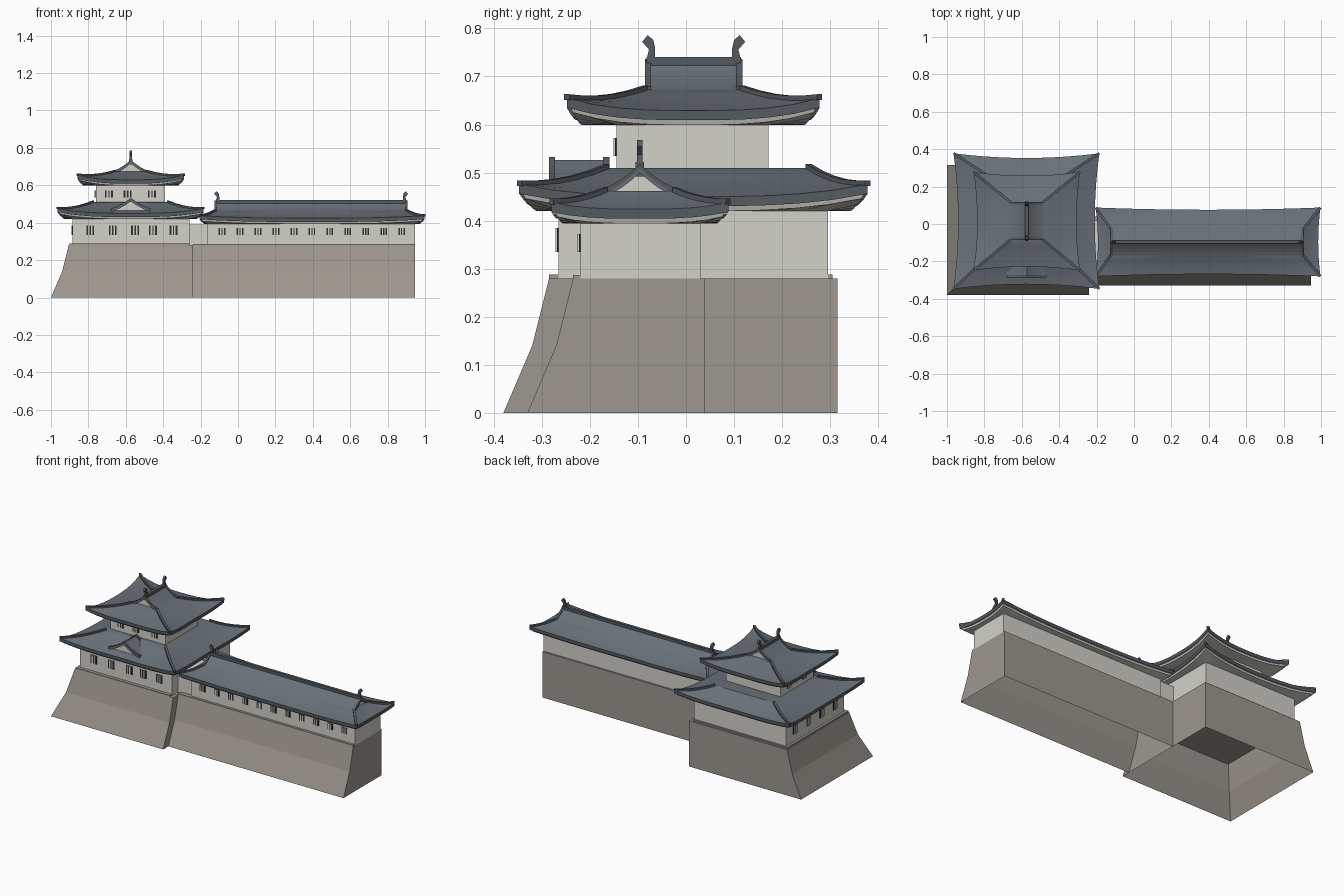
import bpy, bmesh, math
from mathutils import Vector

if "Cube" in bpy.data.objects:
    bpy.data.objects.remove(bpy.data.objects["Cube"])


def material(name, rgb):
    m = bpy.data.materials.new(name)
    m.use_nodes = True
    m.diffuse_color = (*rgb, 1)
    m.node_tree.nodes["Principled BSDF"].inputs["Base Color"].default_value = (*rgb, 1)
    return m


STONE = material("warm grey stone", (0.34, 0.31, 0.275))
PLASTER = material("white plaster", (0.65, 0.64, 0.58))
SLATE = material("slate tile", (0.14, 0.165, 0.187))
TRIM = material("dark tile trim", (0.09, 0.105, 0.12))
DARK = material("window shadow", (0.03, 0.03, 0.03))


def finish(name, bm, mats, smooth=False):
    bmesh.ops.recalc_face_normals(bm, faces=bm.faces)
    mesh = bpy.data.meshes.new(name)
    bm.to_mesh(mesh)
    bm.free()
    for m in mats:
        mesh.materials.append(m)
    obj = bpy.data.objects.new(name, mesh)
    bpy.context.collection.objects.link(obj)
    if smooth:
        bpy.ops.object.select_all(action="DESELECT")
        obj.select_set(True)
        bpy.context.view_layer.objects.active = obj
        bpy.ops.object.shade_smooth_by_angle(angle=math.radians(25))
    return obj


def loft(name, rings, mats, band=None, cap_start=True, cap_end=True, smooth=False):
    """Skin closed rings of points; band gives the material slot of each band."""
    bm = bmesh.new()
    vs = [[bm.verts.new(p) for p in r] for r in rings]
    n = len(vs[0])
    for k in range(len(vs) - 1):
        for i in range(n):
            j = (i + 1) % n
            f = bm.faces.new((vs[k][i], vs[k][j], vs[k + 1][j], vs[k + 1][i]))
            f.material_index = band[k] if band else 0
    if cap_start:
        bm.faces.new(vs[0][::-1])
    if cap_end:
        bm.faces.new(vs[-1]).material_index = band[-1] if band else 0
    return finish(name, bm, mats, smooth)


def rect(x0, x1, y0, y1, z):
    return [(x0, y0, z), (x1, y0, z), (x1, y1, z), (x0, y1, z)]


def box(name, x0, x1, y0, y1, z0, z1, mat):
    return loft(name, [rect(x0, x1, y0, y1, z0), rect(x0, x1, y0, y1, z1)], [mat])


def prism(name, poly, axis, a0, a1, mat):
    """Extrude a (across, height) outline along the x or y axis."""
    place = (lambda a, u, z: (a, u, z)) if axis == "x" else (lambda a, u, z: (u, a, z))
    return loft(name, [[place(a, u, z) for u, z in poly] for a in (a0, a1)], [mat])


def strip(name, path, w, h, mat):
    """Raised square tile ridge following a path."""
    d = Vector(path[-1]) - Vector(path[0])
    p = Vector((-d.y, d.x, 0)).normalized() * w / 2
    rings = []
    for q in map(Vector, path):
        lo, up = Vector((0, 0, -0.004)), Vector((0, 0, h))
        rings.append([q - p + lo, q + p + lo, q + p + up, q - p + up])
    return loft(name, rings, [mat])


# ---------- curved roofs ----------
def curved_ring(r, z, lift, pull, n=10):
    """Rectangle with corners lifted and edge middles drawn in."""
    x0, x1, y0, y1 = r
    c = [Vector((x0, y0)), Vector((x1, y0)), Vector((x1, y1)), Vector((x0, y1))]
    pts = []
    for k in range(4):
        a, b = c[k], c[(k + 1) % 4]
        inward = Vector((-(b - a).y, (b - a).x)).normalized()
        for i in range(n):
            s = 2 * i / n - 1
            p = a.lerp(b, i / n) + inward * pull * (1 - s * s)
            pts.append((p.x, p.y, z + lift * abs(s) ** 3))
    return pts


def shrink(r, d):
    return (r[0] + d, r[1] - d, r[2] + d, r[3] - d)


def hip_roof(name, outer, inner, wall, z0, z1, lift, pull, steps=5):
    drop, board = 0.02, 0.01
    zb = z0 - drop - board
    rings = [curved_ring(wall, zb, 0, 0),
             curved_ring(shrink(outer, 0.012), zb, lift, pull),
             curved_ring(shrink(outer, 0.008), z0 - drop, lift, pull),
             curved_ring(outer, z0 - drop, lift, pull)]
    slots = [0, 0, 0, 2]
    hips = [[] for _ in range(4)]
    for k in range(steps + 1):
        t = k / steps
        r = [a + (b - a) * t for a, b in zip(outer, inner)]
        z = z0 + (z1 - z0) * (0.65 * t + 0.35 * t * t)
        ring = curved_ring(r, z, lift * (1 - t) ** 2, pull * (1 - t))
        rings.append(ring)
        slots.append(1)
        for c in range(4):
            hips[c].append(ring[c * 10])
    loft(name, rings, [PLASTER, SLATE, TRIM], slots, cap_start=False, smooth=True)
    for c, path in enumerate(hips):
        strip(f"{name}_hip_ridge_{c + 1}", path, 0.014, 0.008, TRIM)


def gable(name, axis, centre, half, a0, a1, zb, zt):
    """Concave gable roof with plaster ends and tile verges."""
    def curve(w, lo, hi, n=4):
        side = [(w * (1 - s / n), lo + (hi - lo) * (0.6 * s / n + 0.4 * (s / n) ** 2)) for s in range(n + 1)]
        return [(centre - u, z) for u, z in side] + [(centre + u, z) for u, z in side[-2::-1]]
    top = curve(half, zb, zt)
    under = [(u, z - 0.012) for u, z in top]
    prism(f"{name}_tiles", top + under[::-1], axis, a0, a1, SLATE)
    prism(f"{name}_plaster", under, axis, a0 + 0.012, a1 - 0.012, PLASTER)
    for end, a in (("start", a0 + 0.006), ("finish", a1 - 0.006)):
        path = [(a, u, z) if axis == "x" else (u, a, z) for u, z in top]
        strip(f"{name}_verge_{end}", path, 0.013, 0.006, TRIM)


FINIAL = [(-0.010, 0), (0.007, 0), (0.003, 0.016), (0.017, 0.032),
          (0.006, 0.046), (-0.006, 0.036), (-0.010, 0.018)]


def ridge(name, axis, centre, a0, a1, z):
    """Ridge cap with an upturned finial at each end."""
    w = 0.009
    poly = [(centre - w, z - 0.03), (centre + w, z - 0.03), (centre + w, z), (centre - w, z)]
    prism(f"{name}_cap", poly, axis, a0, a1, TRIM)
    for side, a, sgn in (("start", a0 + 0.008, -1), ("finish", a1 - 0.008, 1)):
        outline = [(a + sgn * u, z + h) for u, h in FINIAL]
        prism(f"{name}_finial_{side}", outline, "y" if axis == "x" else "x",
              centre - 0.006, centre + 0.006, TRIM)


def window(name, axis, along, face, z0, z1, width=0.042):
    """Dark plate with two plaster bars, on a wall facing -y or -x."""
    def plate(label, c, w, depth, mat):
        a = (c - w / 2, c + w / 2)
        d = (face - depth, face + 0.002)
        spans = (*a, *d) if axis == "y" else (*d, *a)
        box(label, *spans, z0, z1, mat)
    plate(f"{name}_opening", along, width, 0.003, DARK)
    for k in (-1, 1):
        plate(f"{name}_bar_{'left' if k > 0 else 'right'}", along + k * width / 5.5, width / 5, 0.006, PLASTER)


# ---------- stone bases (open below, battered outer faces) ----------
PROFILE = [(0, 0.095), (0.14, 0.035), (0.28, 0)]
loft("tower_stone_base", [rect(-0.905 - d, -0.24, -0.285 - d, 0.315, z) for z, d in PROFILE],
     [STONE], cap_start=False)
loft("wing_stone_base", [rect(-0.24, 0.945, -0.235 - d, 0.04, z) for z, d in PROFILE],
     [STONE], cap_start=False)
box("tower_stone_lip", -0.9, -0.262, -0.285, 0.305, 0.278, 0.288, STONE)
box("wing_stone_lip", -0.24, 0.943, -0.235, 0.029, 0.278, 0.287, STONE)

# ---------- plaster walls ----------
box("tower_lower_wall", -0.885, -0.26, -0.265, 0.295, 0.28, 0.43, PLASTER)
box("tower_upper_wall", -0.76, -0.39, -0.145, 0.172, 0.48, 0.61, PLASTER)
box("wing_wall", -0.165, 0.945, -0.22, 0.03, 0.28, 0.405, PLASTER)
box("link_wall", -0.262, -0.163, -0.21, 0.02, 0.28, 0.39, PLASTER)

# ---------- tower roofs ----------
hip_roof("tower_lower_roof", (-0.965, -0.185, -0.347, 0.378), (-0.775, -0.375, -0.165, 0.255),
         (-0.885, -0.26, -0.265, 0.295), 0.45, 0.51, 0.026, 0.025)
hip_roof("tower_upper_roof", (-0.858, -0.288, -0.248, 0.278), (-0.66, -0.486, -0.085, 0.117),
         (-0.76, -0.39, -0.145, 0.172), 0.629, 0.673, 0.026, 0.02)
gable("tower_gable", "y", -0.573, 0.087, -0.085, 0.117, 0.673, 0.73)
ridge("tower_ridge", "y", -0.573, -0.082, 0.114, 0.74)
gable("front_dormer", "y", -0.573, 0.105, -0.285, -0.16, 0.47, 0.526)

# ---------- wing roof ----------
hip_roof("wing_roof", (-0.205, 0.997, -0.28, 0.088), (-0.125, 0.905, -0.168, -0.024),
         (-0.165, 0.945, -0.22, 0.03), 0.424, 0.462, 0.014, 0.012)
gable("wing_gable", "x", -0.096, 0.072, -0.125, 0.905, 0.462, 0.512)
ridge("wing_ridge", "x", -0.096, -0.118, 0.9, 0.522)

# ---------- windows ----------
for i, x in enumerate((-0.79, -0.67, -0.55, -0.455, -0.345)):
    window(f"tower_front_window_{i + 1}", "y", x, -0.265, 0.335, 0.385)
for i, x in enumerate((-0.69, -0.59, -0.46)):
    window(f"upper_front_window_{i + 1}", "y", x, -0.145, 0.535, 0.572)
for i in range(11):
    window(f"wing_window_{i + 1}", "y", -0.085 + i * 0.096, -0.22, 0.335, 0.372, 0.036)
for i in range(4):
    window(f"tower_side_window_{i + 1}", "x", -0.18 + i * 0.13, -0.885, 0.335, 0.385)
for i, y in enumerate((-0.06, 0.09)):
    window(f"upper_side_window_{i + 1}", "x", y, -0.76, 0.535, 0.572)
